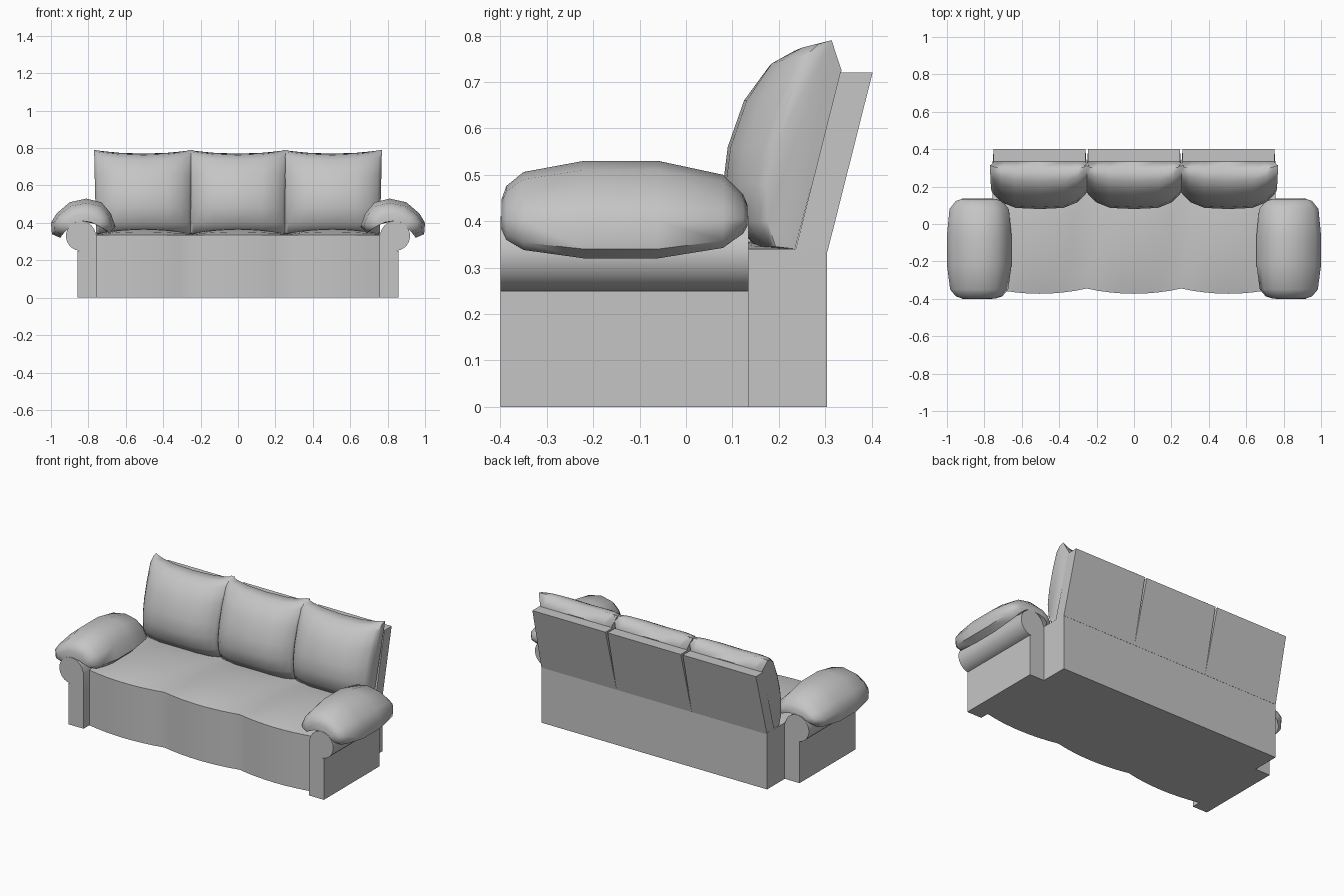
import bpy, bmesh, math

cube = bpy.data.objects.get("Cube")
if cube:
    bpy.data.objects.remove(cube, do_unlink=True)

GREY = (0.56, 0.56, 0.56, 1)
fabric = bpy.data.materials.new("grey_fabric")
fabric.use_nodes = True
fabric.diffuse_color = GREY
fabric.node_tree.nodes["Principled BSDF"].inputs["Base Color"].default_value = GREY


def loft(name, rings, angle):
    """Skin a row of closed rings, cap both ends and shade by angle."""
    bm = bmesh.new()
    rows = [[bm.verts.new(p) for p in ring] for ring in rings]
    n = len(rows[0])
    for a, b in zip(rows, rows[1:]):
        for i in range(n):
            j = (i + 1) % n
            bm.faces.new((a[i], a[j], b[j], b[i]))
    for end in (rows[0], rows[-1]):
        bm.faces.new(end)
    bmesh.ops.recalc_face_normals(bm, faces=bm.faces)
    mesh = bpy.data.meshes.new(name)
    bm.to_mesh(mesh)
    bm.free()
    mesh.materials.append(fabric)
    obj = bpy.data.objects.new(name, mesh)
    bpy.context.collection.objects.link(obj)
    bpy.ops.object.select_all(action='DESELECT')
    obj.select_set(True)
    bpy.context.view_layer.objects.active = obj
    bpy.ops.object.shade_smooth_by_angle(angle=math.radians(angle))
    return obj


# Base with three bowed, gently domed seats
SEAT_W = 0.505
STEPS = 8
rings = []
for k in range(3 * STEPS + 1):
    x = (k / STEPS - 1.5) * SEAT_W
    bulge = 1 - (2 * (k % STEPS) / STEPS - 1) ** 2
    front = -0.345 - 0.028 * bulge
    ring = [(x, 0.304, 0), (x, front, 0)]
    for t, rise in ((0, 0), (0.12, 0.5), (0.35, 0.9), (0.65, 1), (0.85, 0.6)):
        y = front + t * (0.235 - front)
        ring.append((x, y, 0.335 + rise * (0.008 + 0.026 * bulge)))
    ring += [(x, 0.235, 0.34), (x, 0.304, 0.345)]
    rings.append(ring)
loft("sofa_base", rings, 35)

# Reclined back panels, parted by thin wedge gaps
for label, cx in (("right", -SEAT_W), ("middle", 0), ("left", SEAT_W)):
    rings = []
    for y, z, gap in ((0.235, 0.335, 0), (0.332, 0.72, 0.007)):
        h = SEAT_W / 2 - gap
        depth = 0.07
        rings.append([(cx - h, y, z), (cx + h, y, z),
                      (cx + h, y + depth, z), (cx - h, y + depth, z)])
    loft(label + "_back_panel", rings, 30)

# Back cushions: side profile (y, z), pinched towards both sides
PROFILE = [(0.15, 0.345), (0.10, 0.40), (0.08, 0.48), (0.09, 0.56), (0.125, 0.66),
           (0.18, 0.735), (0.23, 0.762), (0.285, 0.77), (0.335, 0.725), (0.235, 0.34)]
for label, cx in (("right", -SEAT_W), ("middle", 0), ("left", SEAT_W)):
    rings = []
    for u in (-1, -0.93, -0.78, -0.5, 0, 0.5, 0.78, 0.93, 1):
        ring = []
        for i, (y, z) in enumerate(PROFILE):
            back = 0.235 + 0.25 * (z - 0.34)
            pinch = 0.5 * abs(u) ** 4
            half = 0.24 if i > 7 else 0.255 + 0.025 * max(0, z - 0.4)
            lift = 0.02 * u * u if 4 < i < 8 else 0
            ring.append((cx + u * half, y + pinch * max(0, back - y), z + lift))
        rings.append(ring)
    loft(label + "_back_cushion", rings, 60)

# Arm cushion section around the scroll (outwards, upwards)
DRAPE = [(-0.14, -0.065), (-0.175, -0.03), (-0.15, 0.04), (-0.10, 0.10), (-0.02, 0.12),
         (0.07, 0.10), (0.14, 0.04), (0.17, -0.01), (0.165, -0.07), (0.12, -0.09),
         (0.08, -0.02), (0, 0), (-0.08, -0.02)]
# Stations along the arm: y, width scale, height scale
STATIONS = [(-0.398, 0.52, 0.3), (-0.387, 0.72, 0.55), (-0.35, 0.9, 0.8), (-0.22, 1, 1),
            (-0.06, 1, 1), (0.08, 0.92, 0.75), (0.123, 0.72, 0.4), (0.133, 0.55, 0.2)]

for label, side in (("right", -1), ("left", 1)):
    # Scroll arm: a post topped by a round roll
    outline = [(0.757, 0), (0.757, 0.335)]
    for k in range(17):
        a = math.radians(170 - k * 16)
        outline.append((0.84 + 0.08 * math.cos(a), 0.33 + 0.08 * math.sin(a)))
    outline += [(0.857, 0.25), (0.857, 0)]
    loft(label + "_arm", [[(side * x, y, z) for x, z in outline]
                          for y in (-0.4, 0.135)], 30)
    # Pillow draped over the arm
    loft(label + "_arm_cushion",
         [[(side * (0.83 + sx * x), y, 0.41 + sz * z) for x, z in DRAPE]
          for y, sx, sz in STATIONS], 60)
